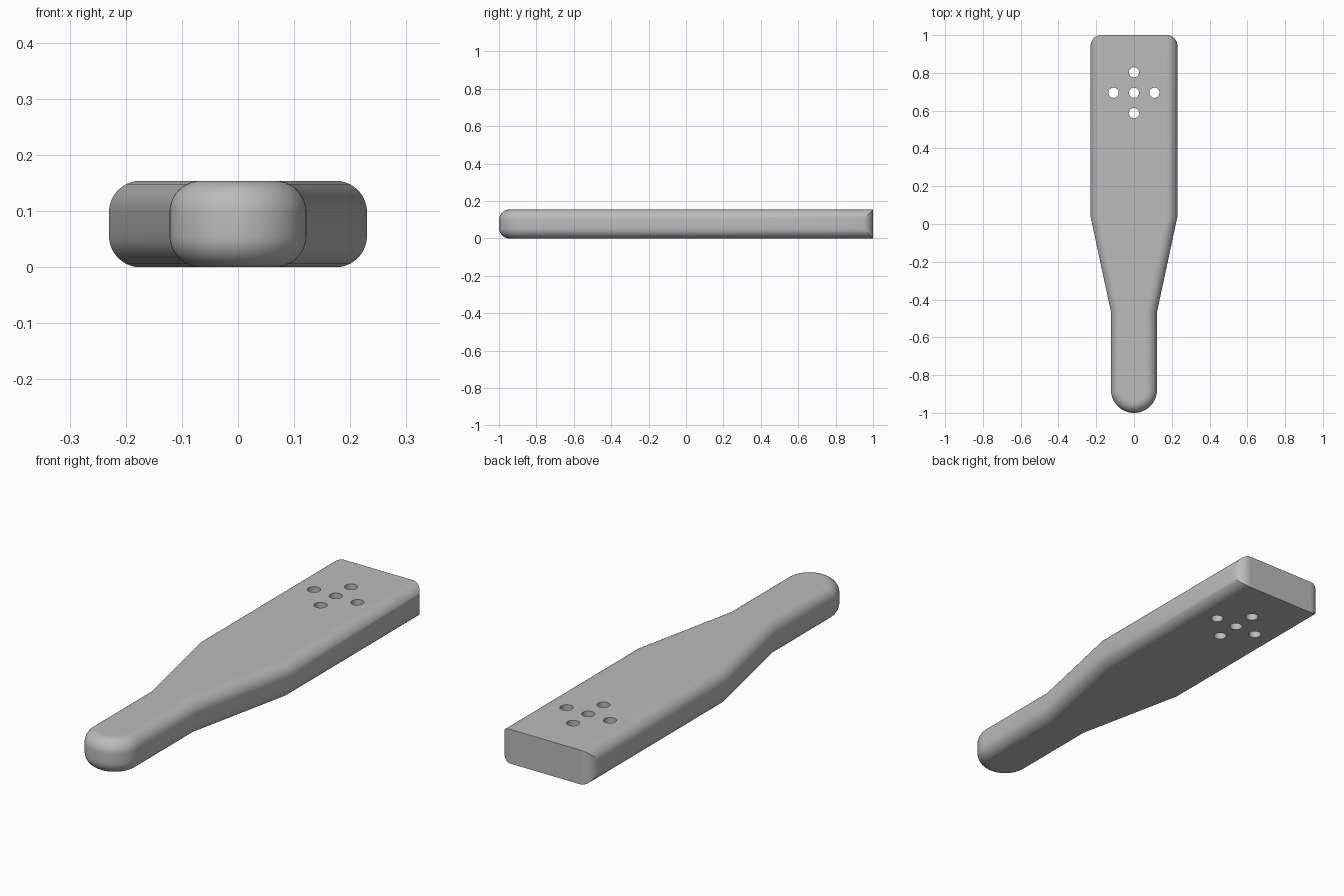
import bpy, bmesh
from math import sin, cos, tan, pi, hypot, atan2

if "Cube" in bpy.data.objects:
    bpy.data.objects.remove(bpy.data.objects["Cube"], do_unlink=True)

THICK, FILLET = 0.154, 0.056
BLADE, GRIP = 0.23, 0.122          # half widths
BLADE_Y, GRIP_Y = 0.04, -0.465     # ends of the taper
STEPS = 10

grey = bpy.data.materials.new("plain grey")
grey.use_nodes = True
grey.diffuse_color = (0.5, 0.5, 0.5, 1)
grey.node_tree.nodes["Principled BSDF"].inputs["Base Color"].default_value = (0.5, 0.5, 0.5, 1)


def outline(a):
    """Plan outline at fillet angle a: round grip end, taper, squared blade end."""
    d = FILLET * (1 - cos(a))
    shift = d * tan(atan2(BLADE - GRIP, BLADE_Y - GRIP_Y) / 2)
    half = []
    for i in range(17):
        t = -pi / 2 + pi / 2 * i / 16
        half.append(((GRIP - d) * cos(t), GRIP - 1 + (GRIP - d) * sin(t)))
    half += [(GRIP - d, GRIP_Y + shift), (BLADE - d, BLADE_Y + shift)]
    # the blade corner arc is clipped by the long edge fillet
    for i in range(STEPS + 1):
        t = a + (pi / 2 - a) * i / STEPS
        half.append((BLADE - FILLET + FILLET * cos(t), 1 - FILLET + FILLET * sin(t)))
    return half + [(-x, y) for x, y in reversed(half[1:])]


# body: outlines stacked through the thickness
angles = [pi / 2 * i / STEPS for i in range(STEPS + 1)]
levels = [(FILLET * (1 - sin(a)), a) for a in reversed(angles)]
levels += [(THICK - FILLET * (1 - sin(a)), a) for a in angles]
bm = bmesh.new()
rings = [[bm.verts.new((x, y, z)) for x, y in outline(a)] for z, a in levels]
n = len(rings[0])
for low, high in zip(rings, rings[1:]):
    for i in range(n):
        j = (i + 1) % n
        bm.faces.new((low[i], low[j], high[j], high[i]))
bm.faces.new(rings[0][::-1])
bm.faces.new(rings[-1])
bmesh.ops.remove_doubles(bm, verts=bm.verts, dist=0.00005)
# merge the strips of the flat end wall into one face
wall = [f for f in bm.faces if all(v.co.y > 0.99999 for v in f.verts)]
bmesh.ops.dissolve_faces(bm, faces=wall, use_verts=False)
bmesh.ops.recalc_face_normals(bm, faces=bm.faces)
mesh = bpy.data.meshes.new("paddle")
bm.to_mesh(mesh)
bm.free()
paddle = bpy.data.objects.new("paddle", mesh)
bpy.context.collection.objects.link(paddle)
mesh.materials.append(grey)

# five through holes in a cross
bm = bmesh.new()
for x, y in ((0, 0), (1, 0), (-1, 0), (0, 1), (0, -1)):
    made = bmesh.ops.create_cone(bm, cap_ends=True, segments=32, radius1=0.027,
                                 radius2=0.027, depth=0.4)
    bmesh.ops.translate(bm, verts=made["verts"],
                        vec=(x * 0.108, 0.695 + y * 0.108, THICK / 2))
cut_mesh = bpy.data.meshes.new("hole_cutter")
bm.to_mesh(cut_mesh)
bm.free()
cut_mesh.materials.append(grey)
cutter = bpy.data.objects.new("hole_cutter", cut_mesh)
bpy.context.collection.objects.link(cutter)

bpy.context.view_layer.objects.active = paddle
paddle.select_set(True)
cutter.select_set(False)
mod = paddle.modifiers.new("holes", "BOOLEAN")
mod.operation, mod.solver, mod.object = "DIFFERENCE", "EXACT", cutter
bpy.ops.object.modifier_apply(modifier=mod.name)
bpy.data.objects.remove(cutter, do_unlink=True)

# smooth fillets, flat top, bottom and end
bpy.ops.object.shade_smooth_by_angle(angle=pi / 6)
for p in paddle.data.polygons:
    if abs(p.normal.z) > 0.999 or p.normal.y > 0.999:
        p.use_smooth = False
